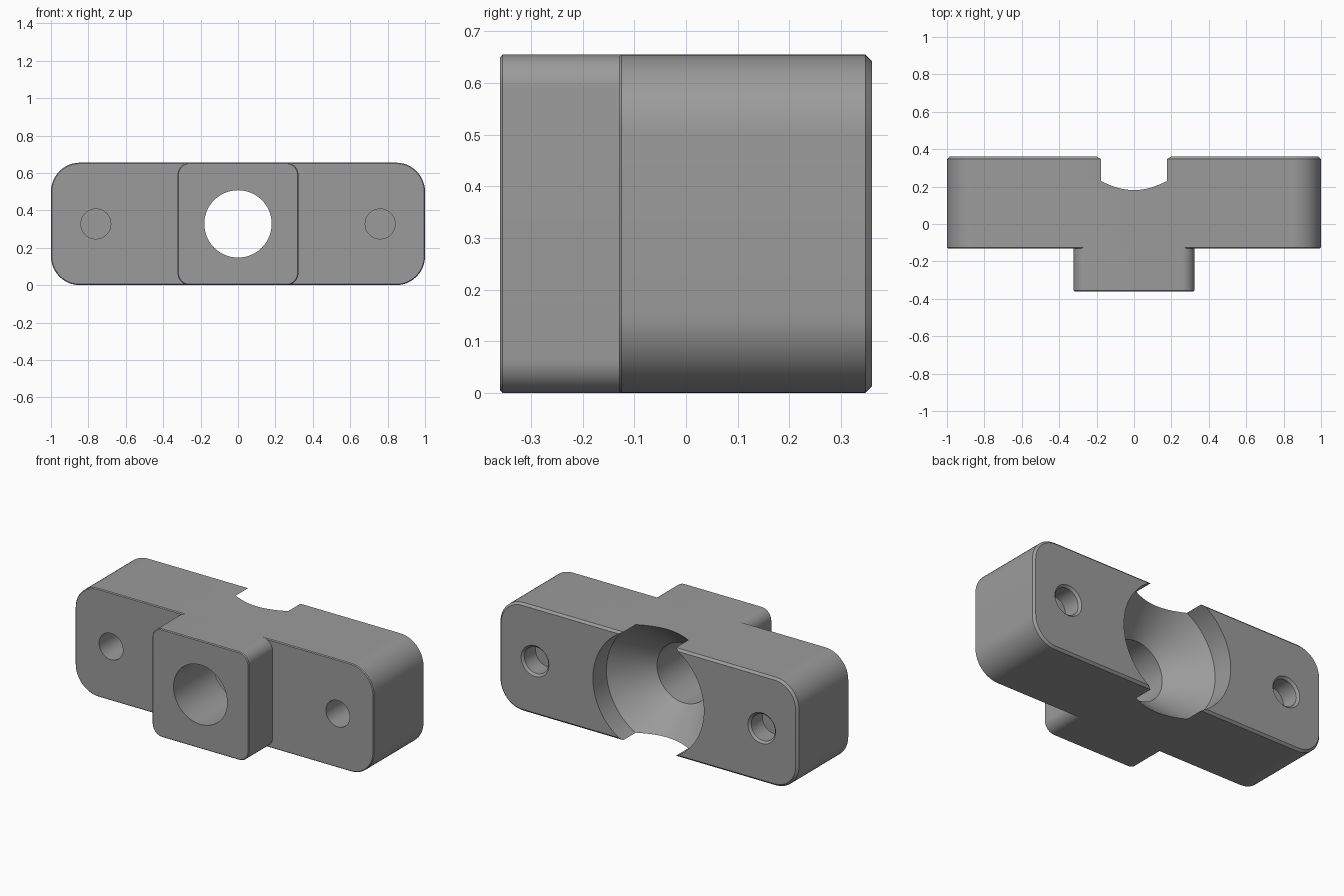
import bpy, bmesh, math

if "Cube" in bpy.data.objects:
    bpy.data.objects.remove(bpy.data.objects["Cube"])

H = 0.655          # overall height
MID = H / 2        # height of the bore axis

grey = bpy.data.materials.new("mid_grey")
grey.diffuse_color = (0.33, 0.33, 0.33, 1)
grey.use_nodes = True
grey.node_tree.nodes["Principled BSDF"].inputs["Base Color"].default_value = grey.diffuse_color


def loft(name, rings):
    """Closed solid through rings with equal point counts."""
    bm = bmesh.new()
    loops = [[bm.verts.new(p) for p in ring] for ring in rings]
    n = len(loops[0])
    for a, b in zip(loops, loops[1:]):
        for i in range(n):
            j = (i + 1) % n
            bm.faces.new((a[i], a[j], b[j], b[i]))
    bm.faces.new(loops[0])
    bm.faces.new(loops[-1])
    bmesh.ops.recalc_face_normals(bm, faces=bm.faces)
    mesh = bpy.data.meshes.new(name)
    bm.to_mesh(mesh)
    bm.free()
    mesh.materials.append(grey)
    obj = bpy.data.objects.new(name, mesh)
    bpy.context.collection.objects.link(obj)
    return obj


def rounded_ring(half_x, radius, inset, y, steps=12):
    """Rounded rectangle in the xz plane, shrunk by inset."""
    r = radius - inset
    pts = []
    for q, (sx, sz) in enumerate(((1, 1), (-1, 1), (-1, -1), (1, -1))):
        for k in range(steps + 1):
            a = math.pi / 2 * (q + k / steps)
            pts.append((sx * (half_x - radius) + r * math.cos(a), y,
                        MID + sz * (MID - radius) + r * math.sin(a)))
    return pts


def slab(name, half_x, radius, layers):
    return loft(name, [rounded_ring(half_x, radius, i, y) for y, i in layers])


def turned(name, x, profile, n=96):
    """Solid of revolution about an axis along y; profile is (y, radius)."""
    return loft(name, [[(x + r * math.cos(2 * math.pi * k / n), y,
                         MID + r * math.sin(2 * math.pi * k / n))
                        for k in range(n)] for y, r in profile])


# Wide bar and front boss, both with chamfered rims
bar = slab("mounting_bar", 1.0, 0.155,
           [(-0.13, 0.005), (-0.125, 0), (0.347, 0), (0.36, 0.013)])
boss = slab("front_boss", 0.323, 0.065,
            [(-0.36, 0.005), (-0.355, 0), (-0.124, 0)])

# Bore with flared recess, open to the back
bore = turned("bore_cutter", 0,
              [(-0.5, 0.18), (0.02, 0.18), (0.23, 0.372), (0.5, 0.372)])
# Blind holes on both faces of each wing
pockets = []
for x in (-0.76, 0.76):
    pockets.append(turned("front_hole_cutter", x,
                          [(-0.3, 0.08), (0.12, 0.08)], 48))
    pockets.append(turned("back_hole_cutter", x,
                          [(0.24, 0.08), (0.347, 0.08), (0.36, 0.093), (0.5, 0.093)], 48))

for obj, cutters in ((bar, [bore] + pockets), (boss, [bore])):
    bpy.ops.object.select_all(action='DESELECT')
    obj.select_set(True)
    bpy.context.view_layer.objects.active = obj
    for c in cutters:
        mod = obj.modifiers.new("cut", 'BOOLEAN')
        mod.operation = 'DIFFERENCE'
        mod.solver = 'EXACT'
        mod.object = c
        bpy.ops.object.modifier_apply(modifier=mod.name)
    bpy.ops.object.shade_smooth_by_angle(angle=math.radians(25))

for c in [bore] + pockets:
    bpy.data.objects.remove(c)
